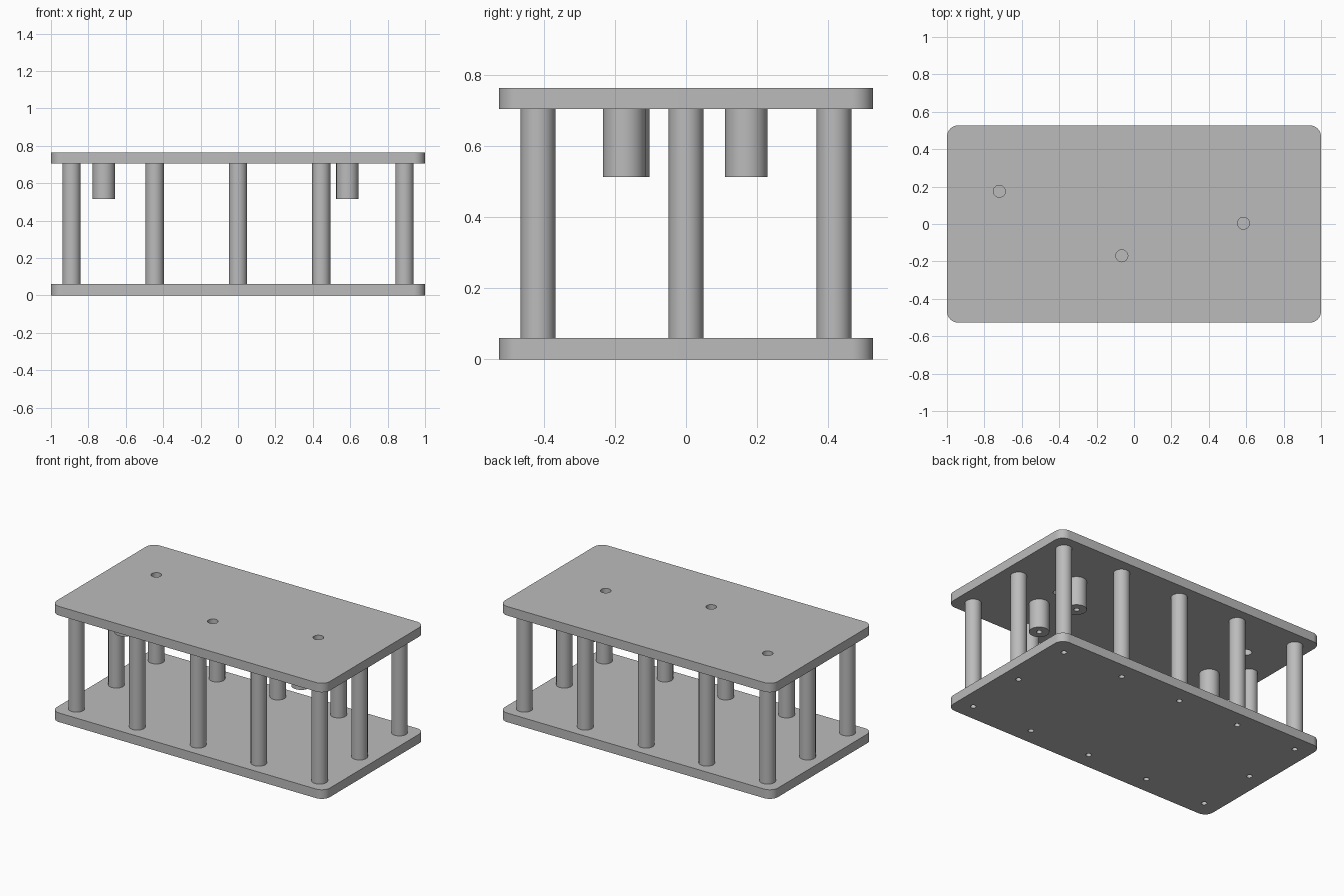
import bpy, bmesh, math
from mathutils import Matrix, Vector

default = bpy.data.objects.get("Cube")
if default:
    bpy.data.objects.remove(default, do_unlink=True)

grey = bpy.data.materials.new("plain grey")
grey.use_nodes = True
colour = (0.5, 0.5, 0.5, 1)
grey.diffuse_color = colour
grey.node_tree.nodes["Principled BSDF"].inputs["Base Color"].default_value = colour

HALF_X, HALF_Y, CORNER, THICK = 1.0, 0.527, 0.06, 0.06
TOP_Z = 0.705          # underside of the upper plate
BOSS_Z = 0.514         # lower end of the hanging bosses
SCREW_R = 0.017
SEGMENTS = 40
parts = []


def add_object(name, mesh, location):
    obj = bpy.data.objects.new(name, mesh)
    obj.location = location
    bpy.context.collection.objects.link(obj)
    parts.append(obj)
    return obj


def to_mesh(name, bm):
    bmesh.ops.recalc_face_normals(bm, faces=bm.faces[:])
    mesh = bpy.data.meshes.new(name)
    bm.to_mesh(mesh)
    bm.free()
    mesh.materials.append(grey)
    return mesh


def arc(cx, cy, radius, start, sweep, steps):
    return [(cx + radius * math.cos(start + sweep * i / steps),
             cy + radius * math.sin(start + sweep * i / steps)) for i in range(steps + 1)]


def plate(name, z, holes, hole_radius):
    """Rounded rectangle with round through holes, extruded upward."""
    outline = []
    for i, (sx, sy) in enumerate([(1, 1), (-1, 1), (-1, -1), (1, -1)]):
        outline += arc(sx * (HALF_X - CORNER), sy * (HALF_Y - CORNER), CORNER,
                       i * math.pi / 2, math.pi / 2, 10)
    loops = [outline]
    loops += [arc(x, y, hole_radius, 0, math.tau, SEGMENTS)[:-1] for x, y in holes]
    bm = bmesh.new()
    for loop in loops:
        verts = [bm.verts.new((x, y, 0)) for x, y in loop]
        for a, b in zip(verts, verts[1:] + verts[:1]):
            bm.edges.new((a, b))
    bmesh.ops.triangle_fill(bm, use_beauty=True, use_dissolve=False,
                            edges=bm.edges[:], normal=(0, 0, 1))
    extruded = bmesh.ops.extrude_face_region(bm, geom=bm.faces[:], use_keep_orig=True)
    top = [v for v in extruded["geom"] if isinstance(v, bmesh.types.BMVert)]
    bmesh.ops.translate(bm, verts=top, vec=(0, 0, THICK))
    add_object(name, to_mesh(name, bm), (0, 0, z))


def drilled_cylinder(name, radius, height, depth):
    """Upright cylinder with a blind screw hole in its lower end."""
    profile = [(0, depth), (SCREW_R, depth), (SCREW_R, 0),
               (radius, 0), (radius, height), (0, height)]
    bm = bmesh.new()
    verts = [bm.verts.new((r, 0, z)) for r, z in profile]
    edges = [bm.edges.new(pair) for pair in zip(verts, verts[1:])]
    bmesh.ops.spin(bm, geom=verts + edges, cent=(0, 0, 0), axis=(0, 0, 1),
                   angle=math.tau, steps=SEGMENTS, use_duplicate=False)
    bmesh.ops.remove_doubles(bm, verts=bm.verts[:], dist=0.0001)
    return to_mesh(name, bm)


# Posts: five along each long side and one in the middle of each end
post_spots = [(i * 0.445, s * 0.417) for s in (-1, 1) for i in range(-2, 3)]
post_spots += [(s * 0.89, 0) for s in (-1, 1)]
post_mesh = drilled_cylinder("post", 0.049, TOP_Z - THICK + 0.01, 0.25)
for x, y in post_spots:
    add_object("post", post_mesh, (x, y, THICK))

# Short bosses hanging under the upper plate
boss_mesh = drilled_cylinder("hanging_boss", 0.06, TOP_Z - BOSS_Z + 0.01, 0.13)
for x, y in [(0.585, -0.174), (0.585, 0.17), (-0.717, -0.163)]:
    add_object("hanging_boss", boss_mesh, (x, y, BOSS_Z))

# Plates
plate("lower_plate", 0, post_spots, SCREW_R)
plate("upper_plate", TOP_Z, [(-0.72, 0.175), (-0.065, -0.17), (0.585, 0.004)], 0.032)

# Smooth round walls, crisp rims
bpy.ops.object.select_all(action="DESELECT")
for obj in parts:
    obj.select_set(True)
bpy.context.view_layer.objects.active = parts[-1]
bpy.ops.object.shade_smooth_by_angle(angle=math.radians(35))
